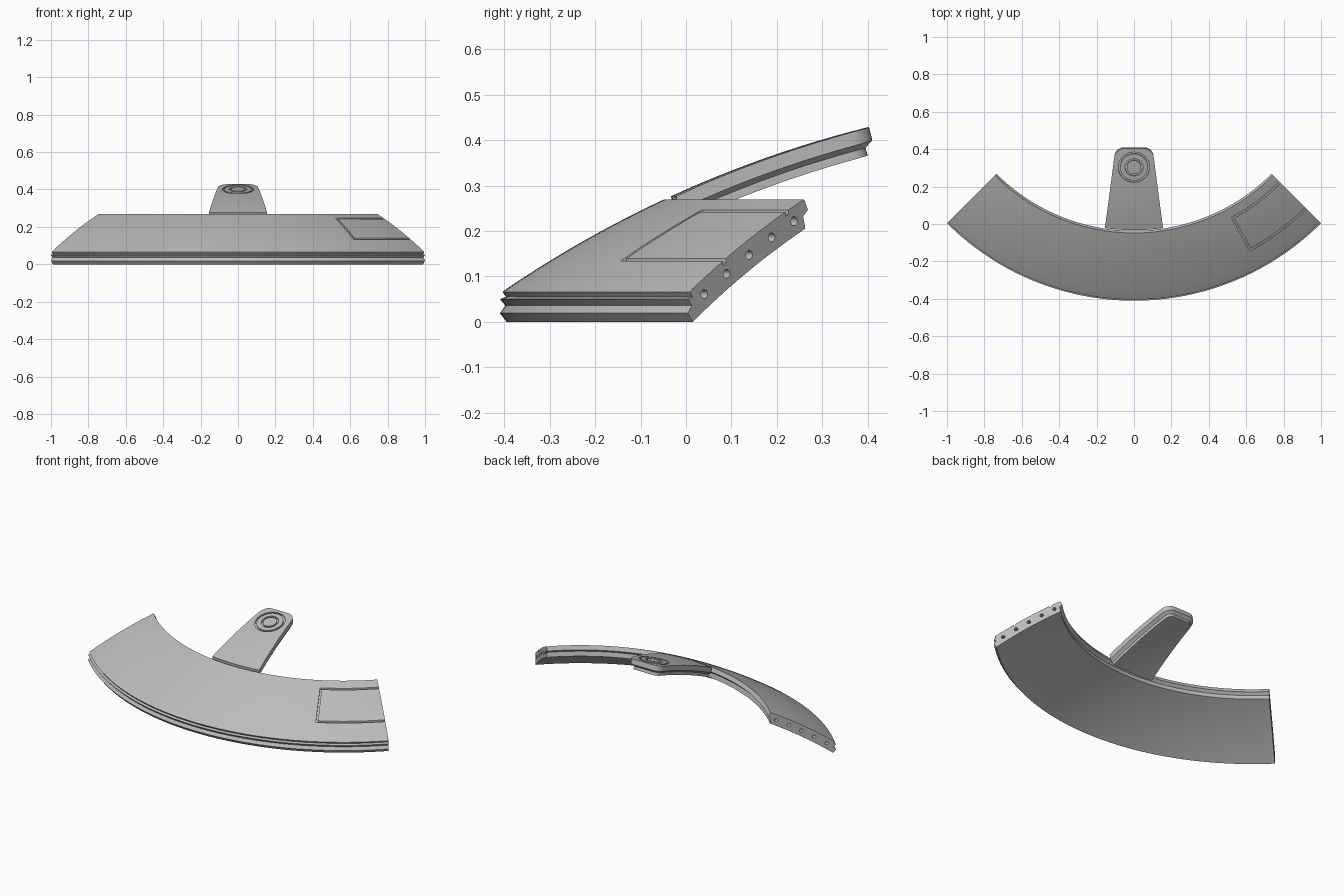
import bpy, bmesh
from math import sin, cos, pi, sqrt, radians
from mathutils import Vector, Matrix

if "Cube" in bpy.data.objects:
    bpy.data.objects.remove(bpy.data.objects["Cube"])

# The shell lies on a sphere; the curved panel turns about its vertical axis
DOME = Vector((0, 1.004, -1.987))
RADIUS, THICK = 2.49, 0.06
AXIS = Matrix.Translation((0, DOME.y, 0))
HALF = radians(45)

grey = bpy.data.materials.new("plain grey")
grey.use_nodes = True
grey.diffuse_color = (0.5, 0.5, 0.5, 1)
grey.node_tree.nodes["Principled BSDF"].inputs["Base Color"].default_value = (0.5, 0.5, 0.5, 1)


def finish(bm, name):
    bmesh.ops.recalc_face_normals(bm, faces=bm.faces[:])
    mesh = bpy.data.meshes.new(name)
    bm.to_mesh(mesh)
    bm.free()
    mesh.materials.append(grey)
    obj = bpy.data.objects.new(name, mesh)
    bpy.context.collection.objects.link(obj)
    return obj


def height(r, depth=0):
    return DOME.z + sqrt((RADIUS - depth) ** 2 - r * r)


def shell_point(x, y, depth):
    """Point under (x, y) on the dome, pushed inwards along the normal."""
    flat = Vector((x, y - DOME.y, 0))
    top = Vector((x, y, height(flat.length)))
    return top + (DOME - top).normalized() * depth


def arc_row(r0, r1, depth, n=10):
    return [(r, height(r, depth)) for r in (r0 + (r1 - r0) * i / n for i in range(n + 1))]


def revolve(name, profile, a0, a1, n, matrix=AXIS):
    """Turn a closed (r, z) profile; a full turn closes on itself."""
    bm = bmesh.new()
    full = a1 - a0 > 6
    rings = []
    for i in range(n if full else n + 1):
        a = a0 + (a1 - a0) * i / n
        rings.append([bm.verts.new(matrix @ Vector((r * sin(a), -r * cos(a), z))) for r, z in profile])
    for i in range(n):
        p, q = rings[i], rings[(i + 1) % len(rings)]
        for j in range(len(p)):
            k = (j + 1) % len(p)
            bm.faces.new((p[j], p[k], q[k], q[j]))
    if not full:
        bm.faces.new(rings[0])
        bm.faces.new(rings[-1])
    return finish(bm, name)


def carve(obj, cutters):
    for cutter in cutters:
        cutter.hide_render = True
        mod = obj.modifiers.new("cut", 'BOOLEAN')
        mod.operation, mod.solver, mod.object = 'DIFFERENCE', 'EXACT', cutter
        bpy.context.view_layer.objects.active = obj
        bpy.ops.object.modifier_apply(modifier=mod.name)
        bpy.data.objects.remove(cutter)


def smooth(obj):
    bpy.ops.object.select_all(action='DESELECT')
    obj.select_set(True)
    bpy.context.view_layer.objects.active = obj
    bpy.ops.object.shade_smooth_by_angle(angle=radians(25))


# Curved panel: ridged outer rim, stepped inner rim
outer_rim = [(1.408, 0.066), (1.400, 0.055), (1.414, 0.050), (1.402, 0.036), (1.414, 0.019)]
inner_rim = [(1.055, 0.232), (1.040, 0.247)]
profile = arc_row(1.052, 1.40, 0) + outer_rim + arc_row(1.399, 1.048, THICK) + inner_rim
panel = revolve("curved_panel", profile, -HALF, HALF, 72)


# Hatch outline: two arcs and a cross line, cut at the +x end
def groove(r0, r1, a0, a1, n):
    section = arc_row(r0, r1, 0.009) + arc_row(r1, r0, -0.02)
    return revolve("groove_cutter", section, radians(a0), radians(a1), n)


cutters = [groove(1.100, 1.110, 28.3, 46, 20),
           groove(1.295, 1.305, 28.3, 46, 20),
           groove(1.100, 1.305, 28.3, 28.8, 1)]

# Five pin holes in each end
for side in (-1, 1):
    bm = bmesh.new()
    a = side * HALF
    for i in range(5):
        r = 1.363 - 0.07 * i
        spot = Vector((r * sin(a), DOME.y - r * cos(a), height(r, THICK / 2)))
        turn = Vector((cos(a), sin(a), 0)).to_track_quat('Z', 'Y').to_matrix().to_4x4()
        bmesh.ops.create_cone(bm, cap_ends=True, segments=20, radius1=0.01, radius2=0.01,
                              depth=0.06, matrix=Matrix.Translation(spot) @ turn)
    cutters.append(finish(bm, "pin_hole_cutter"))
carve(panel, cutters)
smooth(panel)


# Tapered tab: a wide plate over a narrower one, with rounded tip corners
def tab_grid(bm, depth, inset, base_r, columns=12):
    tip, corner = 0.403 - inset, 0.045 - inset * 0.8
    start = DOME.y - base_r
    straight = tip - corner
    rows = [(start + (straight - start) * i / 12, 0) for i in range(12)]
    for i in range(9):
        a = pi / 2 * i / 8
        rows.append((straight + corner * sin(a), corner * (1 - cos(a))))
    grid = []
    for y, trim in rows:
        s = (y - start) / (tip - start)
        half = 0.155 - 0.128 * (y + 0.03) - inset - trim
        row = []
        for j in range(columns + 1):
            x = half * (2 * j / columns - 1)
            base = DOME.y - sqrt(base_r ** 2 - x * x)
            row.append(bm.verts.new(shell_point(x, base + (tip - base) * s, depth)))
        grid.append(row)
    return grid


def border(grid):
    return (grid[0] + [row[-1] for row in grid[1:-1]] + grid[-1][::-1]
            + [row[0] for row in grid[-2:0:-1]])


bm = bmesh.new()
layers = [tab_grid(bm, *spec) for spec in
          ((0, 0, 1.037), (0.03, 0, 1.045), (0.042, 0.018, 1.052), (THICK, 0.018, 1.050))]
for grid in (layers[0], layers[-1]):
    for p, q in zip(grid, grid[1:]):
        for j in range(len(p) - 1):
            bm.faces.new((p[j], p[j + 1], q[j + 1], q[j]))
for upper, lower in zip(layers, layers[1:]):
    p, q = border(upper), border(lower)
    for j in range(len(p)):
        k = (j + 1) % len(p)
        bm.faces.new((p[j], p[k], q[k], q[j]))
bmesh.ops.delete(bm, geom=[v for v in bm.verts if not v.link_faces], context='VERTS')
tab = finish(bm, "mounting_tab")

# Two ring grooves around the tab's boss
boss = shell_point(0, 0.303, 0)
facing = Matrix.Translation(boss) @ (boss - DOME).to_track_quat('Z', 'Y').to_matrix().to_4x4()
carve(tab, [revolve("ring_cutter", [(r - 0.005, -0.01), (r + 0.005, -0.01),
                                    (r + 0.005, 0.02), (r - 0.005, 0.02)], 0, 2 * pi, 48, facing)
            for r in (0.079, 0.043)])
smooth(tab)
